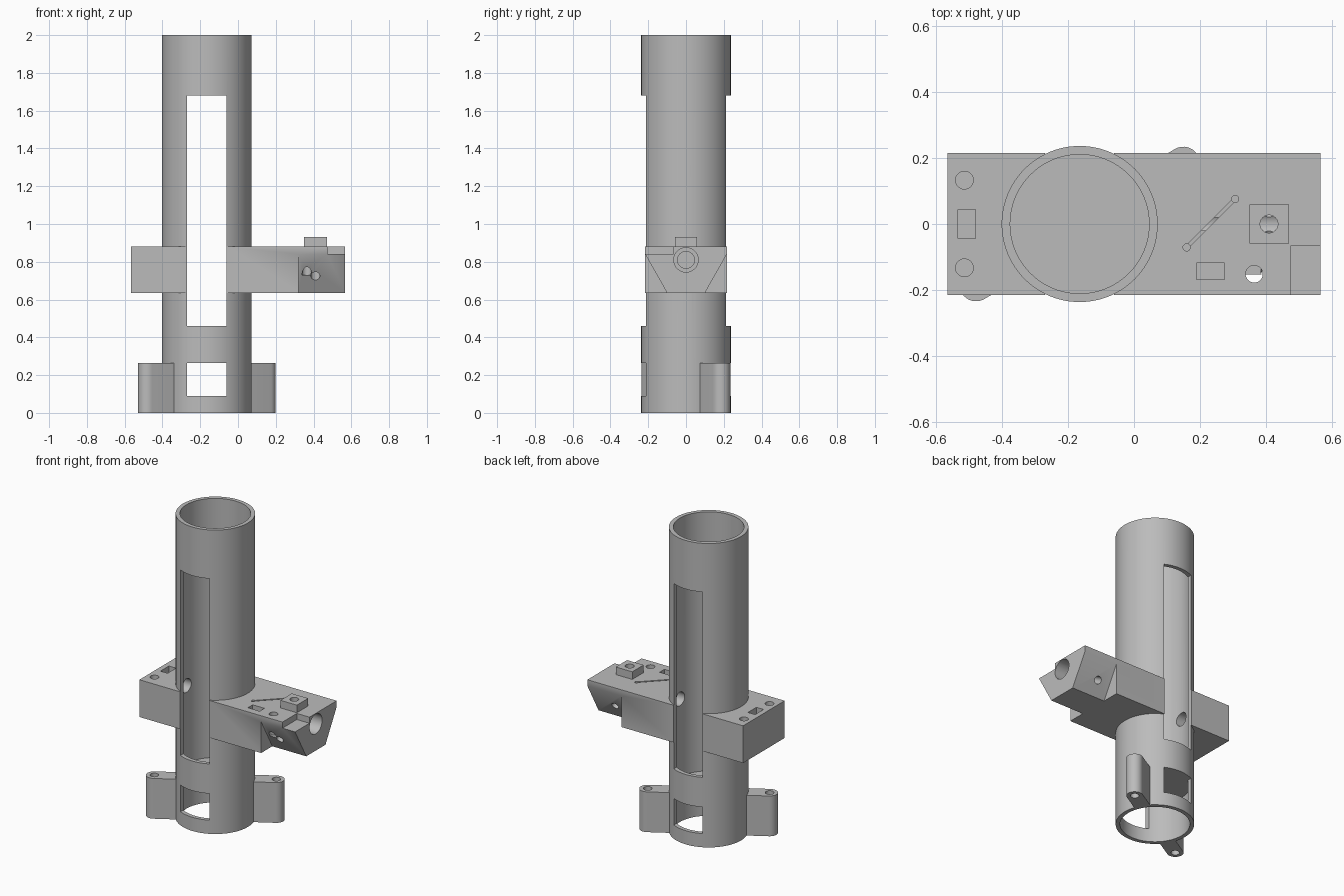
import bpy, bmesh, math
from mathutils import Vector

cube = bpy.data.objects.get("Cube")
if cube:
    bpy.data.objects.remove(cube, do_unlink=True)

grey = bpy.data.materials.new("plain grey")
grey.use_nodes = True
colour = (0.5, 0.5, 0.5, 1)
grey.diffuse_color = colour
grey.node_tree.nodes["Principled BSDF"].inputs["Base Color"].default_value = colour

CX, R_OUT, R_IN = -0.165, 0.237, 0.211
BOT, TOP, HALF = 0.635, 0.88, 0.216
BORE_Z = 0.81


def finish(name, bm):
    bmesh.ops.recalc_face_normals(bm, faces=bm.faces)
    mesh = bpy.data.meshes.new(name)
    bm.to_mesh(mesh)
    bm.free()
    mesh.materials.append(grey)
    obj = bpy.data.objects.new(name, mesh)
    bpy.context.collection.objects.link(obj)
    return obj


def box(name, x0, x1, y0, y1, z0, z1):
    bm = bmesh.new()
    bmesh.ops.create_cube(bm, size=1)
    for v in bm.verts:
        v.co = ((x0 + x1) / 2 + v.co.x * (x1 - x0),
                (y0 + y1) / 2 + v.co.y * (y1 - y0),
                (z0 + z1) / 2 + v.co.z * (z1 - z0))
    return finish(name, bm)


def rod(name, start, end, radius, sides=32):
    a, b = Vector(start), Vector(end)
    bm = bmesh.new()
    bmesh.ops.create_cone(bm, cap_ends=True, segments=sides, radius1=radius,
                          radius2=radius, depth=(b - a).length)
    turn = Vector((0, 0, 1)).rotation_difference(b - a).to_matrix()
    for v in bm.verts:
        v.co = turn @ v.co + (a + b) / 2
    return finish(name, bm)


def prism(name, points, direction):
    """Extrude a flat outline along a direction."""
    bm = bmesh.new()
    face = bm.faces.new([bm.verts.new(p) for p in points])
    out = bmesh.ops.extrude_face_region(bm, geom=[face])
    verts = [g for g in out["geom"] if isinstance(g, bmesh.types.BMVert)]
    bmesh.ops.translate(bm, verts=verts, vec=direction)
    return finish(name, bm)


def cut(target, *cutters):
    for c in cutters:
        c.hide_render = True
        mod = target.modifiers.new("cut", "BOOLEAN")
        mod.operation, mod.solver, mod.object = "DIFFERENCE", "EXACT", c
        bpy.context.view_layer.objects.active = target
        bpy.ops.object.modifier_apply(modifier=mod.name)
    for c in cutters:
        bpy.data.objects.remove(c, do_unlink=True)


def smooth(obj):
    bpy.ops.object.select_all(action="DESELECT")
    obj.select_set(True)
    bpy.context.view_layer.objects.active = obj
    bpy.ops.object.shade_smooth_by_angle(angle=math.radians(30))


def slot(z0, z1):
    return box("slot_cutter", -0.27, -0.06, -0.5, 0.5, z0, z1)


def cross_bore():
    return rod("bore_cutter", (-0.46, 0, BORE_Z), (0.7, 0, BORE_Z), 0.045)


# Main tube with its tall slot, low window and cross bore
tube = rod("main_tube", (CX, 0, 0), (CX, 0, 2), R_OUT, 96)
cut(tube, rod("tube_cutter", (CX, 0, -0.1), (CX, 0, 2.1), R_IN, 96),
    slot(0.46, 1.68), slot(0.09, 0.265), cross_bore())
smooth(tube)

# Thin partition above the low window
smooth(rod("tube_partition", (CX, 0, 0.265), (CX, 0, 0.295), R_IN + 0.01, 96))

# Cross block, chamfered under its long end
block = box("cross_block", -0.567, 0.567, -HALF, HALF, BOT, TOP)
for s in (-1, 1):
    outline = [(0.32, s * 0.1, BOT), (0.32, s * HALF, 0.84), (0.32, s * 0.3, 0.84),
               (0.32, s * 0.3, 0.5), (0.32, s * 0.1, 0.5)]
    cut(block, prism("chamfer_cutter", outline, (0.4, 0, 0)))
cut(block,
    rod("tube_cutter", (CX, 0, 0.5), (CX, 0, 1), R_OUT - 0.004, 96),
    slot(0.46, 1.68),
    box("corner_cutter", 0.475, 0.7, -0.4, -0.067, 0.84, 1),
    cross_bore(),
    rod("counterbore_cutter", (0.48, 0, BORE_Z), (0.7, 0, BORE_Z), 0.065))

# Sockets in the block's top
cut(block,
    rod("pin_cutter", (0.365, -0.152, 0.73), (0.365, -0.152, 1), 0.026),
    rod("boss_cutter", (0.41, 0, BORE_Z), (0.41, 0, 1), 0.027),
    box("socket_cutter", 0.19, 0.275, -0.168, -0.118, 0.78, 1),
    box("socket_cutter", -0.534, -0.482, -0.044, 0.044, 0.78, 1))
for s in (-1, 1):
    cut(block,
        rod("pin_cutter", (-0.515, s * 0.133, 0.76), (-0.515, s * 0.133, 1), 0.027),
        # radial screw hole from the chamfer into the bore
        rod("screw_cutter", (0.41, s * 0.26, 0.663), (0.41, 0, BORE_Z), 0.024))

# Diagonal wire groove with round ends
g0, g1 = Vector((0.16, -0.071, 0.85)), Vector((0.307, 0.076, 0.85))
side = Vector((-1, 1, 0)).normalized() * 0.005
cut(block, prism("groove_cutter", [g0 + side, g1 + side, g1 - side, g0 - side], (0, 0, 0.1)))
for p in (g0, g1):
    cut(block, rod("groove_end_cutter", p - Vector((0, 0, 0.02)), p + Vector((0, 0, 0.1)), 0.011, 20))
smooth(block)

# Raised square boss with a vertical hole
boss = box("square_boss", 0.35, 0.47, -0.059, 0.059, TOP, 0.93)
cut(boss, rod("boss_cutter", (0.41, 0, 0.8), (0.41, 0, 1), 0.027))
smooth(boss)

# Two radial mounting ears with round ends and screw holes
for name, turn in (("left_mounting_ear", 0), ("right_mounting_ear", math.pi)):
    angle = math.radians(30.4) + turn
    out = Vector((math.cos(angle), math.sin(angle), 0))
    across = Vector((-out.y, out.x, 0))
    centre = Vector((CX, 0, 0)) + out * 0.365
    pts = [Vector((CX, 0, 0)) + out * 0.222 + across * w for w in (0.05, -0.05)]
    for i in range(17):
        a = math.pi * (i / 16 - 0.5)
        pts.append(centre + 0.05 * (out * math.cos(a) + across * math.sin(a)))
    ear = prism(name, pts, (0, 0, 0.265))
    cut(ear, rod("ear_cutter", centre - Vector((0, 0, 0.1)), centre + Vector((0, 0, 0.4)), 0.026))
    smooth(ear)
